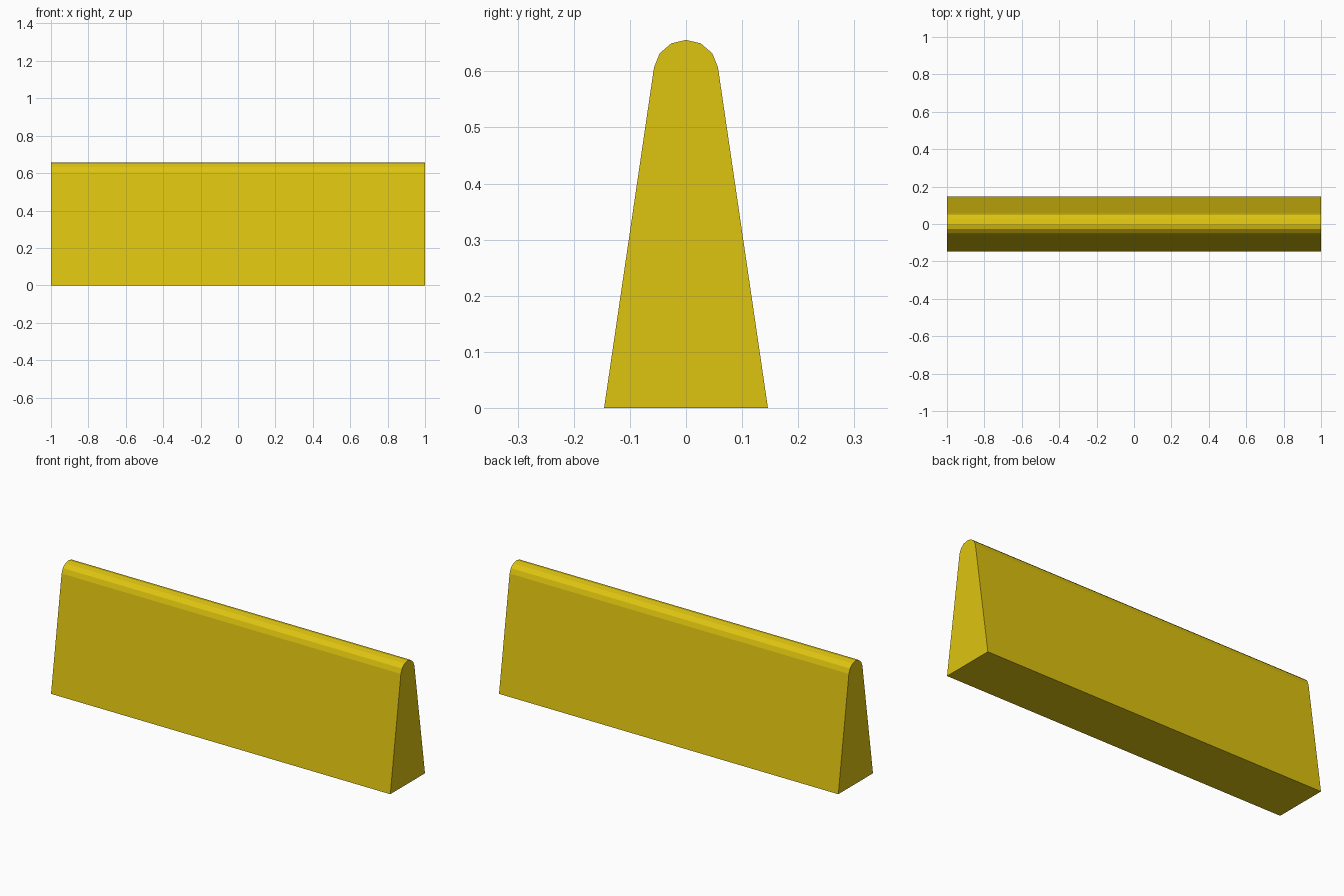
import bpy
import bmesh
from mathutils import Vector

cube = bpy.data.objects.get("Cube")
if cube:
    bpy.data.objects.remove(cube, do_unlink=True)

# Single yellow paint
yellow = bpy.data.materials.new("yellow_paint")
yellow.use_nodes = True
colour = (0.73, 0.55, 0.005, 1.0)
yellow.diffuse_color = colour
yellow.node_tree.nodes["Principled BSDF"].inputs["Base Color"].default_value = colour

# Half cross-section (y, z): sloping side up to the faceted rounded crest
half = [(0.146, 0), (0.057, 0.607), (0.047, 0.632), (0.026, 0.65)]
profile = half + [(0, 0.656)] + [(-y, z) for y, z in reversed(half)]

# Extrude the cross-section along the full length
bm = bmesh.new()
end = bm.faces.new([bm.verts.new((-1, y, z)) for y, z in profile])
swept = bmesh.ops.extrude_face_region(bm, geom=[end], use_keep_orig=True)
far_verts = [v for v in swept["geom"] if isinstance(v, bmesh.types.BMVert)]
bmesh.ops.translate(bm, verts=far_verts, vec=Vector((2, 0, 0)))
bmesh.ops.recalc_face_normals(bm, faces=bm.faces)

mesh = bpy.data.meshes.new("barrier_wall")
bm.to_mesh(mesh)
bm.free()
mesh.materials.append(yellow)
wall = bpy.data.objects.new("barrier_wall", mesh)
bpy.context.collection.objects.link(wall)
